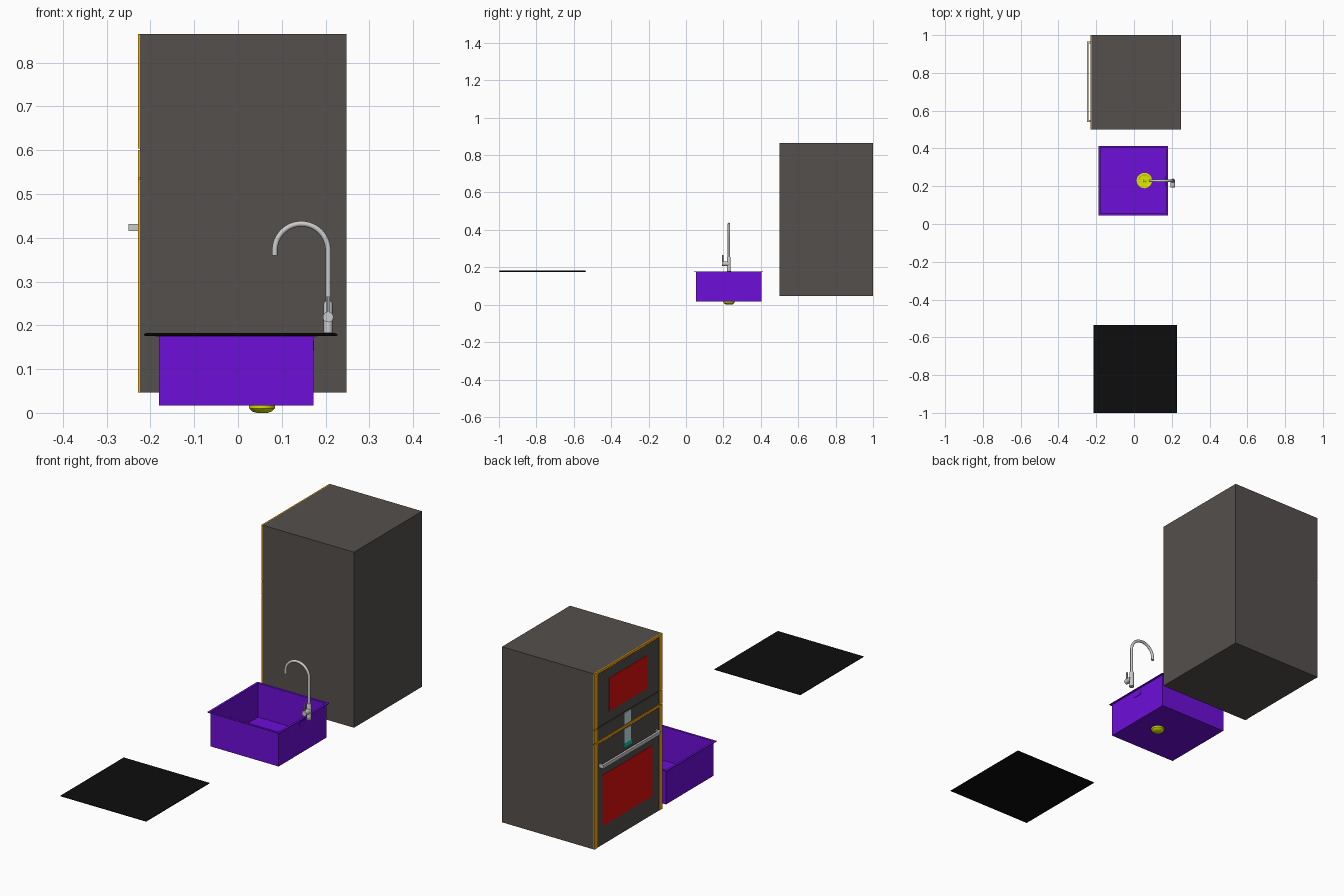
import bpy, bmesh
from math import sin, cos, pi

if "Cube" in bpy.data.objects:
    bpy.data.objects.remove(bpy.data.objects["Cube"])


def mat(name, r, g, b):
    m = bpy.data.materials.new(name)
    m.diffuse_color = (r, g, b, 1)
    m.use_nodes = True
    m.node_tree.nodes["Principled BSDF"].inputs["Base Color"].default_value = m.diffuse_color
    return m


CABINET = mat("cabinet_grey", 0.089, 0.079, 0.075)
TRIM = mat("trim_amber", 1.0, 0.40, 0.0)
GLASS = mat("window_red", 0.75, 0.004, 0.004)
DISPLAY = mat("display_blue", 0.60, 0.80, 0.85)
GREEN = mat("display_green", 0.0, 0.60, 0.40)
PURPLE = mat("sink_purple", 0.153, 0.0044, 0.69)
OLIVE = mat("drain_yellow", 0.72, 0.80, 0.0)
BLACK = mat("hob_black", 0.004, 0.004, 0.004)


def finish(name, bm, material=None, smooth=False):
    bmesh.ops.recalc_face_normals(bm, faces=bm.faces)
    me = bpy.data.meshes.new(name)
    bm.to_mesh(me)
    bm.free()
    ob = bpy.data.objects.new(name, me)
    bpy.context.collection.objects.link(ob)
    if material:
        me.materials.append(material)
    if smooth:
        bpy.ops.object.select_all(action='DESELECT')
        ob.select_set(True)
        bpy.context.view_layer.objects.active = ob
        bpy.ops.object.shade_smooth_by_angle()
    return ob


def skin(name, rings, material=None, smooth=False):
    """Join equal-length point rings and cap both ends."""
    bm = bmesh.new()
    vs = [[bm.verts.new(p) for p in ring] for ring in rings]
    n = len(vs[0])
    for a, b in zip(vs, vs[1:]):
        for i in range(n):
            j = (i + 1) % n
            bm.faces.new((a[i], a[j], b[j], b[i]))
    bm.faces.new(vs[0])
    bm.faces.new(vs[-1])
    return finish(name, bm, material, smooth)


def rect(x0, x1, y0, y1, z, inset=0):
    i = inset
    return [(x0 + i, y0 + i, z), (x1 - i, y0 + i, z), (x1 - i, y1 - i, z), (x0 + i, y1 - i, z)]


def box(name, x0, x1, y0, y1, z0, z1, material=None):
    return skin(name, [rect(x0, x1, y0, y1, z) for z in (z0, z1)], material)


def lathe(name, cx, cy, profile, material=None, n=32):
    rings = [[(cx + r * cos(2 * pi * k / n), cy + r * sin(2 * pi * k / n), z)
              for k in range(n)] for r, z in profile]
    return skin(name, rings, material, True)


def tube_xz(name, y, path, r, n=16):
    """Tube along (x, z, angle) stations, angle = travel direction in the xz plane."""
    rings = [[(x - sin(a) * r * cos(2 * pi * k / n), y + r * sin(2 * pi * k / n),
               z + cos(a) * r * cos(2 * pi * k / n)) for k in range(n)] for x, z, a in path]
    return skin(name, rings, None, True)


def rod_y(name, x, z, y0, y1, r, n=20):
    rings = [[(x + r * cos(2 * pi * k / n), y, z + r * sin(2 * pi * k / n))
              for k in range(n)] for y in (y0, y1)]
    return skin(name, rings, None, True)


# Double oven: cabinet body
box("oven_cabinet", -0.224, 0.248, 0.5, 1.0, 0.047, 0.865, CABINET)

# Amber trim around the oven front, split at the panel seams
for tag, z0, z1 in (("lower", 0.047, 0.534), ("panel", 0.538, 0.600), ("upper", 0.604, 0.865)):
    for side, y in (("right", 0.5), ("left", 0.978)):
        box(f"oven_trim_{tag}_{side}", -0.229, -0.224, y, y + 0.022, z0, z1, TRIM)
box("oven_trim_top", -0.229, -0.224, 0.522, 0.978, 0.855, 0.865, TRIM)
box("oven_trim_middle", -0.229, -0.224, 0.522, 0.978, 0.529, 0.539, TRIM)

# Oven doors and control panel
for tag, z0, z1 in (("lower_door", 0.047, 0.527), ("control_panel", 0.541, 0.600),
                    ("upper_door", 0.604, 0.853)):
    box(f"oven_{tag}", -0.2275, -0.224, 0.524, 0.976, z0, z1, CABINET)

# Windows and displays
box("upper_window", -0.229, -0.227, 0.612, 0.89, 0.65, 0.804, GLASS)
box("lower_window", -0.229, -0.227, 0.575, 0.94, 0.134, 0.37, GLASS)
box("upper_display", -0.229, -0.227, 0.733, 0.778, 0.545, 0.599, DISPLAY)
box("lower_display", -0.229, -0.227, 0.733, 0.778, 0.457, 0.524, DISPLAY)
box("display_light", -0.229, -0.227, 0.725, 0.785, 0.438, 0.457, GREEN)

# Oven handle: bar on two posts
box("oven_handle_bar", -0.25, -0.240, 0.54, 0.965, 0.416, 0.432)
for side, y in (("right", 0.54), ("left", 0.955)):
    box(f"oven_handle_post_{side}", -0.241, -0.226, y, y + 0.01, 0.416, 0.432)

# Sink: one thin-walled section with a narrow rim
section = ((0.009, 0.017), (0.009, 0.175), (0, 0.175), (0, 0.178), (0.0105, 0.178), (0.0105, 0.020))
skin("sink_basin", [rect(-0.189, 0.181, 0.044, 0.413, z, i) for i, z in section], PURPLE)

# Overflow slot through the right wall
slot = [(0.23 + s * 0.014 + 0.011 * cos(a), 0.153 + 0.011 * sin(a))
        for s, start in ((1, -pi / 2), (-1, pi / 2))
        for a in (start + pi * k / 8 for k in range(9))]
skin("sink_overflow", [[(x, y, z) for y, z in slot] for x in (0.168, 0.174)], PURPLE)

# Drain: flanged cup with a shallow dish, raised strainer and ribs
DX, DY = 0.055, 0.23
lathe("drain_cup", DX, DY, ((0.012, 0.0), (0.022, 0.003), (0.029, 0.010), (0.030, 0.018),
                            (0.030, 0.0205), (0.041, 0.0205), (0.041, 0.023), (0.038, 0.024),
                            (0.031, 0.023), (0.028, 0.0212), (0.016, 0.021)), OLIVE)
lathe("drain_strainer", DX, DY, ((0.014, 0.0205), (0.014, 0.0225), (0.011, 0.0235),
                                 (0.006, 0.0235), (0.005, 0.027), (0.002, 0.028)), OLIVE)
for k in range(6):
    rib = box(f"drain_rib_{k + 1}", 0.013, 0.031, -0.002, 0.002, 0.0205, 0.0228, OLIVE)
    rib.location = (DX, DY, 0)
    rib.rotation_euler.z = k * pi / 3

# Tap: stepped base, swan neck, side lever
FX, FY = 0.206, 0.229
lathe("tap_base", FX, FY, ((0.011, 0.178), (0.011, 0.183), (0.0102, 0.184), (0.0102, 0.250),
                           (0.0085, 0.254), (0.0065, 0.255)))
R = 0.061
neck = [(FX, 0.25, pi / 2)]
neck += [(FX - R + R * cos(a), 0.371 + R * sin(a), a + pi / 2)
         for a in (pi * k / 24 for k in range(25))]
neck += [(FX - 2 * R, 0.360, 3 * pi / 2)]
tube_xz("tap_neck", FY, neck, 0.0063)
rod_y("tap_lever_hub", FX, 0.219, 0.192, FY, 0.012)
tube_xz("tap_lever", 0.197, [(FX, 0.219, pi / 2), (FX, 0.266, pi / 2)], 0.0035, 12)

# Hob: thin glass slab with bevelled edges
hob = ((0.003, 0.176), (0, 0.177), (0, 0.180), (0.005, 0.182))
skin("hob_glass", [rect(-0.215, 0.227, -1.0, -0.534, z, i) for i, z in hob], BLACK)
